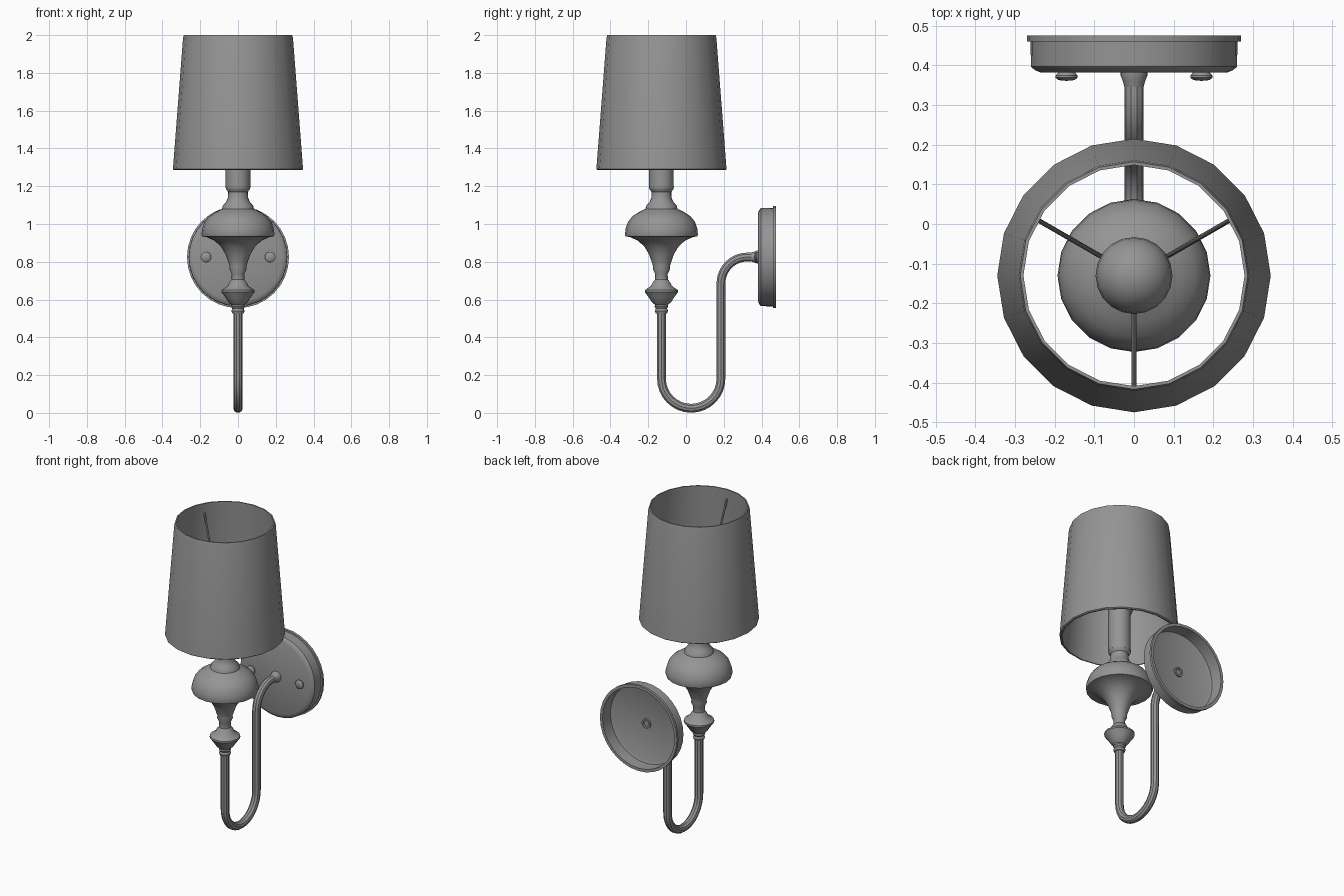
import bpy, bmesh
from math import sin, cos, pi, radians
from mathutils import Matrix, Vector

if "Cube" in bpy.data.objects:
    bpy.data.objects.remove(bpy.data.objects["Cube"], do_unlink=True)

LAMP_Y, PLATE_Z = -0.13, 0.825
grey = bpy.data.materials.new("grey")
grey.use_nodes = True
grey.diffuse_color = (0.3, 0.3, 0.3, 1)
grey.node_tree.nodes["Principled BSDF"].inputs["Base Color"].default_value = grey.diffuse_color


def finish(obj, angle=35):
    bpy.ops.object.select_all(action="DESELECT")
    obj.select_set(True)
    bpy.context.view_layer.objects.active = obj
    if obj.type == "CURVE":
        bpy.ops.object.convert(target="MESH")
        obj = bpy.context.object
    obj.data.materials.clear()
    obj.data.materials.append(grey)
    bpy.ops.object.shade_smooth_by_angle(angle=radians(angle))
    return obj


def lathe(name, profile, location, sides=20, axis="Z", closed=False, angle=35):
    """Turn (radius, height) points around Z, or around Y with height toward the back."""
    bm = bmesh.new()
    verts = [bm.verts.new((r, 0, h)) for r, h in profile]
    edges = [bm.edges.new(pair) for pair in zip(verts, verts[1:])]
    if closed:
        edges.append(bm.edges.new((verts[-1], verts[0])))
    bmesh.ops.spin(bm, geom=verts + edges, cent=(0, 0, 0), axis=(0, 0, 1),
                   angle=2 * pi, steps=sides, use_merge=True)
    bmesh.ops.remove_doubles(bm, verts=bm.verts, dist=0.0005)
    bmesh.ops.recalc_face_normals(bm, faces=bm.faces)
    turn = Matrix.Rotation(-pi / 2, 4, "X") if axis == "Y" else Matrix()
    bmesh.ops.transform(bm, matrix=Matrix.Translation(location) @ turn, verts=bm.verts)
    mesh = bpy.data.meshes.new(name)
    bm.to_mesh(mesh)
    bm.free()
    obj = bpy.data.objects.new(name, mesh)
    bpy.context.collection.objects.link(obj)
    return finish(obj, angle)


def tube(name, points, radius):
    curve = bpy.data.curves.new(name, "CURVE")
    curve.dimensions = "3D"
    curve.bevel_depth = radius
    curve.bevel_resolution = 3
    curve.use_fill_caps = True
    spline = curve.splines.new("POLY")
    spline.points.add(len(points) - 1)
    for p, co in zip(spline.points, points):
        p.co = (*co, 1)
    obj = bpy.data.objects.new(name, curve)
    bpy.context.collection.objects.link(obj)
    return finish(obj)


def arc(cy, cz, radius, start, end, steps):
    angles = [radians(start + (end - start) * i / steps) for i in range(steps + 1)]
    return [(0, cy + radius * cos(a), cz + radius * sin(a)) for a in angles]


# Tapered, open shade with a thin wall and rolled rims
lathe("shade", [(0.338, 1.285), (0.345, 1.29), (0.343, 1.31), (0.291, 1.985),
                (0.287, 2.0), (0.279, 2.0), (0.279, 1.985), (0.331, 1.31), (0.331, 1.285)],
      (0, LAMP_Y, 0), closed=True)

# Turned body: lower finial, flared neck, dome and collar
lathe("turned_body", [
    (0, 0.525), (0.03, 0.527), (0.035, 0.54), (0.03, 0.553), (0.036, 0.562), (0.034, 0.572),
    (0.05, 0.585), (0.066, 0.61), (0.088, 0.64), (0.087, 0.65), (0.055, 0.672), (0.047, 0.69),
    (0.034, 0.705), (0.033, 0.735), (0.045, 0.76), (0.044, 0.775), (0.052, 0.8),
    (0.066, 0.84), (0.09, 0.88), (0.125, 0.912), (0.165, 0.93), (0.19, 0.935),
    (0.193, 0.945), (0.19, 0.975), (0.178, 1.01), (0.155, 1.04), (0.12, 1.063),
    (0.085, 1.08), (0.08, 1.098), (0.064, 1.115), (0.053, 1.14), (0.052, 1.17),
    (0.064, 1.185), (0.066, 1.2), (0, 1.2)], (0, LAMP_Y, 0))

# Candle sleeve and round bulb
lathe("candle_sleeve", [(0, 1.19), (0.065, 1.19), (0.065, 1.48), (0, 1.48)], (0, LAMP_Y, 0))
bulb = [(0.04, 1.47), (0.045, 1.52)]
bulb += [(0.097 * cos(radians(a)), 1.63 + 0.097 * sin(radians(a))) for a in range(-60, 91, 15)]
lathe("bulb", bulb, (0, LAMP_Y, 0))

# Three sloping wires that carry the shade
for i in range(3):
    a = radians(30 + 120 * i)
    out = Vector((cos(a), sin(a), 0))
    centre = Vector((0, LAMP_Y, 0))
    tube("shade_wire_%d" % (i + 1),
         [centre + out * 0.06 + Vector((0, 0, 1.44)),
          centre + out * 0.28 + Vector((0, 0, 1.94))], 0.006)

# Bent arm from the finial, round the U and into the wall plate
path = [(0, LAMP_Y, 0.54)]
path += arc(0.0275, 0.182, 0.1575, 180, 360, 16)
path += arc(0.325, 0.685, 0.14, 180, 90, 10)
path += [(0, 0.39, PLATE_Z)]
tube("arm", path, 0.0245)
lathe("arm_collar", [(0.024, 0.345), (0.028, 0.36), (0.034, 0.375), (0.034, 0.385)],
      (0, 0, PLATE_Z), axis="Y")

# Hollow wall plate with a thin back flange
lathe("wall_plate", [
    (0, 0.382), (0.235, 0.382), (0.25, 0.388), (0.26, 0.397), (0.261, 0.46), (0.27, 0.461),
    (0.27, 0.476), (0.252, 0.476), (0.25, 0.4), (0.235, 0.393), (0, 0.393)],
    (0, 0, PLATE_Z), sides=32, axis="Y")
lathe("back_nut", [(0.03, 0.392), (0.03, 0.402), (0.02, 0.402), (0.018, 0.394), (0, 0.394)],
      (0, 0, PLATE_Z), axis="Y")

# Pair of domed screws
for side, x in (("left", 0.17), ("right", -0.17)):
    lathe(side + "_screw", [(0, 0.361), (0.02, 0.363), (0.028, 0.369), (0.028, 0.374),
                            (0.02, 0.384)], (x, 0, PLATE_Z), sides=16, axis="Y")
